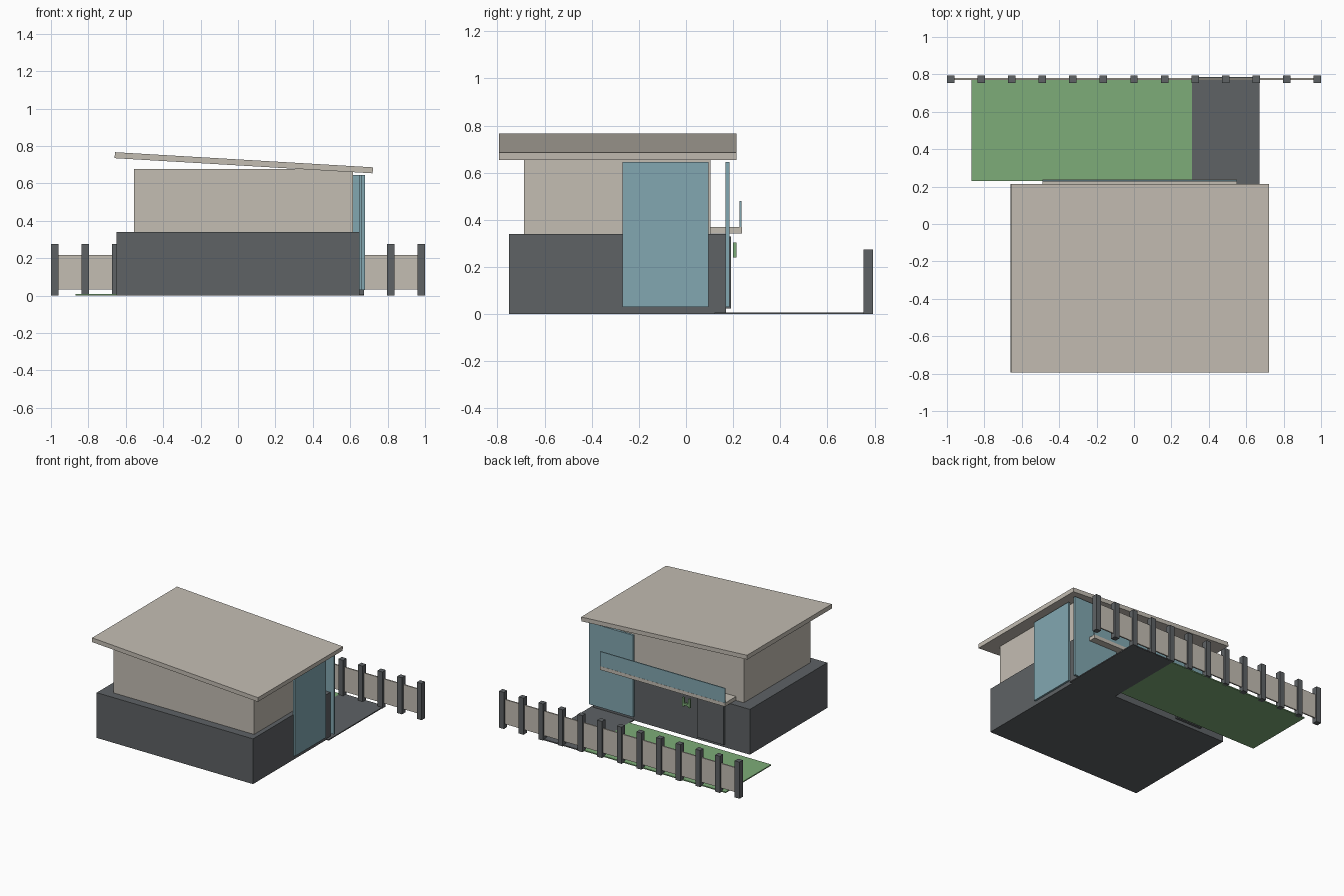
import bpy, math

if "Cube" in bpy.data.objects:
    bpy.data.objects.remove(bpy.data.objects["Cube"])


def material(name, rgb):
    m = bpy.data.materials.new(name)
    m.diffuse_color = (*rgb, 1)
    m.use_nodes = True
    m.node_tree.nodes["Principled BSDF"].inputs["Base Color"].default_value = m.diffuse_color
    return m


DARK = material("dark grey", (0.112, 0.122, 0.130))
BEIGE = material("warm beige", (0.55, 0.51, 0.45))
GLASS = material("blue glass", (0.223, 0.386, 0.44))
GREEN = material("grass green", (0.205, 0.413, 0.188))


def box(name, x, y, z, mat, tilt=0.0):
    """Box from (min, max) ranges, optionally tilted about y."""
    bpy.ops.mesh.primitive_cube_add(
        size=1, location=(sum(x) / 2, sum(y) / 2, sum(z) / 2))
    o = bpy.context.object
    o.name = name
    o.scale = (x[1] - x[0], y[1] - y[0], z[1] - z[0])
    o.rotation_euler = (0, tilt, 0)
    bpy.ops.object.transform_apply(location=False, rotation=True, scale=True)
    o.data.materials.append(mat)
    return o


# House body and sloping roof
box("lower_storey", (-0.65, 0.65), (-0.75, 0.17), (0, 0.34), DARK)
box("upper_storey", (-0.555, 0.615), (-0.687, 0.105), (0.34, 0.677), BEIGE)
box("roof", (-0.66, 0.722), (-0.793, 0.215), (0.694, 0.726), BEIGE,
    math.atan2(0.081, 1.38))

# Tall glazing on the corner
box("side_glazing", (0.648, 0.664), (-0.27, 0.095), (0.03, 0.645), GLASS)
box("back_glazing", (0.31, 0.68), (0.168, 0.184), (0.03, 0.645), GLASS)

# Balcony
box("balcony_floor", (-0.49, 0.55), (0.10, 0.237), (0.343, 0.37), BEIGE)
box("balcony_rail", (-0.49, 0.55), (0.228, 0.236), (0.37, 0.48), GLASS)

# Back door and small green hanging fixture
box("back_door", (-0.445, -0.225), (0.165, 0.19), (0.025, 0.33), DARK)
for i, x in enumerate((-0.175, -0.125)):
    box(f"fixture_bar_{i + 1}", (x - 0.008, x + 0.008), (0.2, 0.215),
        (0.24, 0.305), GREEN)
box("fixture_crossbar", (-0.167, -0.133), (0.2, 0.215), (0.25, 0.266), GREEN)

# Garden
box("lawn", (-0.87, 0.31), (0.23, 0.772), (0, 0.008), GREEN)
box("paving", (0.31, 0.67), (0.12, 0.785), (0, 0.008), DARK)

# Fence
box("fence_panel", (-0.99, 0.99), (0.77, 0.78), (0.033, 0.217), BEIGE)
for i in range(13):
    x = -0.98 + i * 1.96 / 12
    box(f"fence_post_{i + 1}", (x - 0.02, x + 0.02), (0.753, 0.793),
        (0, 0.275), DARK)
